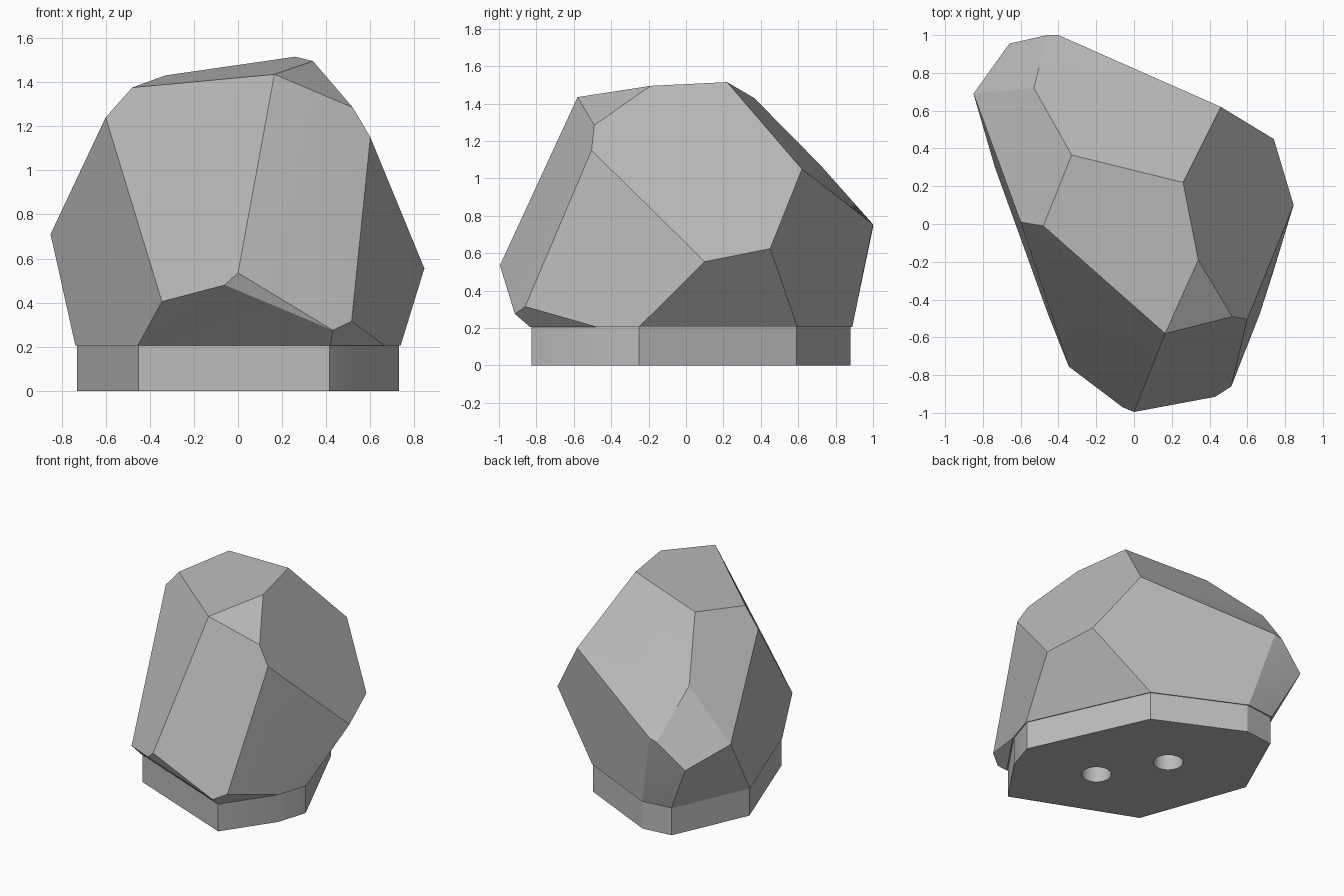
import bpy, bmesh
from math import radians

cube = bpy.data.objects.get("Cube")
if cube:
    bpy.data.objects.remove(cube, do_unlink=True)

stone = bpy.data.materials.new("stone_grey")
stone.use_nodes = True
grey = (0.5, 0.5, 0.5, 1)
stone.diffuse_color = grey
stone.node_tree.nodes["Principled BSDF"].inputs["Base Color"].default_value = grey

BASE_TOP = 0.205
FOOTPRINT = [(.415, -.825), (.66, -.47), (.73, -.25), (.35, .59),
             (-.26, .88), (-.48, .855), (-.73, .3), (-.45, -.475)]


def add_object(name, bm):
    """Turn a bmesh into a linked, selected object with the stone material."""
    bmesh.ops.recalc_face_normals(bm, faces=bm.faces)
    mesh = bpy.data.meshes.new(name)
    bm.to_mesh(mesh)
    bm.free()
    mesh.materials.append(stone)
    obj = bpy.data.objects.new(name, mesh)
    bpy.context.collection.objects.link(obj)
    bpy.ops.object.select_all(action='DESELECT')
    obj.select_set(True)
    bpy.context.view_layer.objects.active = obj
    return obj


# Faceted rock: convex hull of its corners, flat regions merged
crown = [(-.48, -.01, 1.375), (-.33, .365, 1.43), (.26, .22, 1.515),
         (.34, -.19, 1.495), (.165, -.58, 1.435)]
shoulders = [(-.6, .01, 1.24), (.52, -.49, 1.285), (.6, -.505, 1.15),
             (.46, .62, 1.05), (-.53, .72, 1.07)]
waist = [(-.85, .69, .71), (-.66, .955, .565), (-.46, 1, .74), (-.4, 1, .755),
         (.74, .45, .625), (.845, .1, .555)]
front_lip = [(.515, -.86, .315), (.43, -.915, .275), (0, -.995, .535),
             (-.06, -.97, .48), (-.345, -.755, .405)]
foot = [(x * 1.01, y * 1.01, BASE_TOP) for x, y in FOOTPRINT]

bm = bmesh.new()
for corner in crown + shoulders + waist + front_lip + foot:
    bm.verts.new(corner)
hull = bmesh.ops.convex_hull(bm, input=bm.verts)
loose = [v for v in bm.verts if not v.link_faces]
bmesh.ops.delete(bm, geom=loose, context='VERTS')
bmesh.ops.dissolve_limit(bm, angle_limit=radians(2), verts=bm.verts, edges=bm.edges)
rock = add_object("rock", bm)
bpy.ops.object.shade_smooth_by_angle(angle=radians(15))

# Base plinth: extruded footprint
bm = bmesh.new()
outline = bm.faces.new([bm.verts.new((x, y, 0)) for x, y in FOOTPRINT])
side = bmesh.ops.extrude_face_region(bm, geom=[outline], use_keep_orig=True)
for v in side["geom"]:
    if isinstance(v, bmesh.types.BMVert):
        v.co.z = BASE_TOP
base = add_object("base", bm)

# Two round sockets drilled into the underside
for x, y in [(.15, -.215), (-.115, .22)]:
    bpy.ops.mesh.primitive_cylinder_add(vertices=32, radius=.1, depth=.36, location=(x, y, 0))
    cutter = bpy.context.object
    cutter.name = "socket_cutter"
    cutter.hide_render = True
    cutter.data.materials.append(stone)
    drill = base.modifiers.new("socket", 'BOOLEAN')
    drill.operation = 'DIFFERENCE'
    drill.solver = 'EXACT'
    drill.object = cutter
    bpy.context.view_layer.objects.active = base
    bpy.ops.object.modifier_apply(modifier=drill.name)
    bpy.data.objects.remove(cutter, do_unlink=True)

bpy.ops.object.select_all(action='DESELECT')
base.select_set(True)
bpy.context.view_layer.objects.active = base
bpy.ops.object.shade_smooth_by_angle(angle=radians(25))
